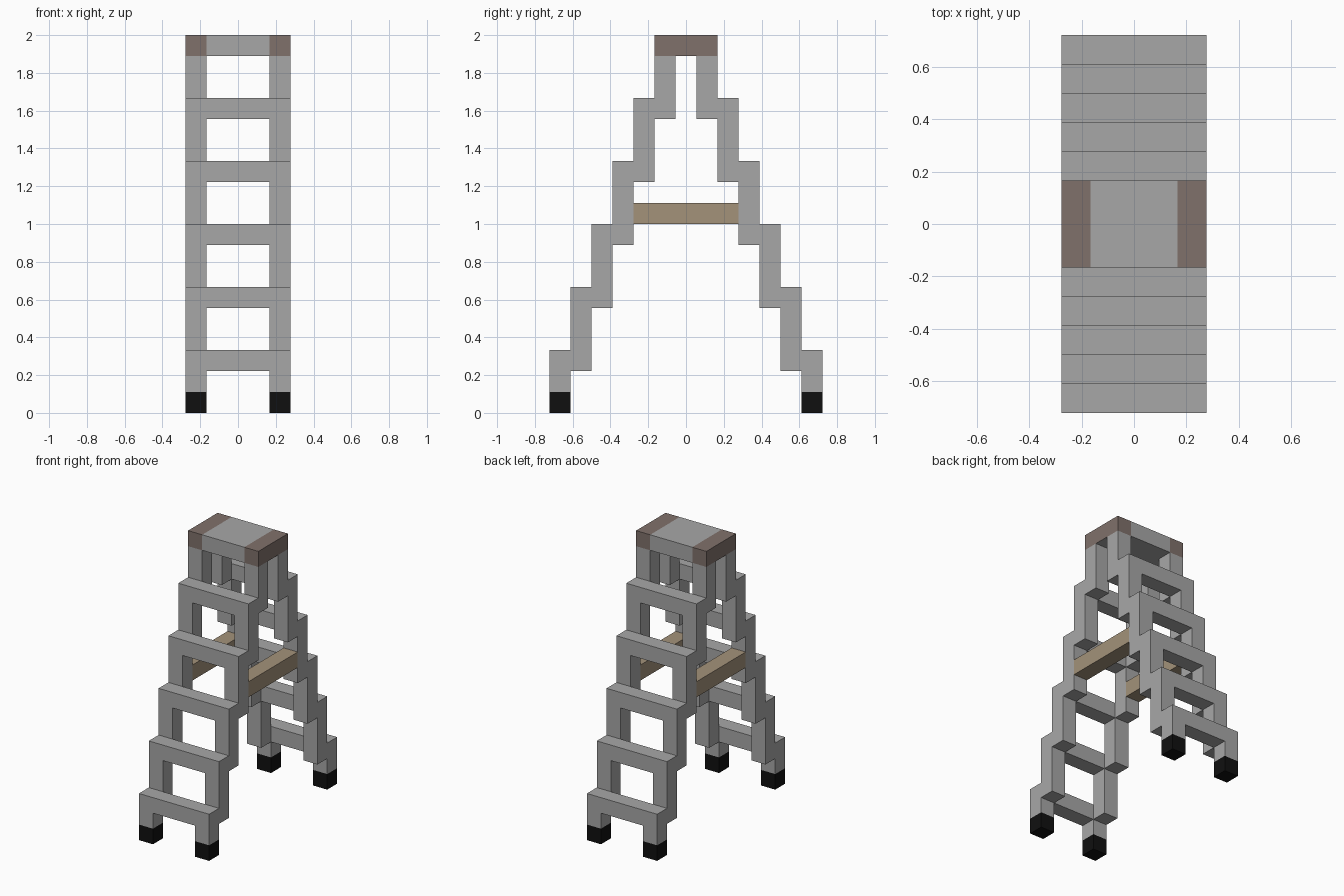
import bpy, bmesh
from mathutils import Vector

cube = bpy.data.objects.get("Cube")
if cube:
    bpy.data.objects.remove(cube, do_unlink=True)

U = 2 / 18          # edge of one block
STEPS = 6           # frames on each side of the ladder


def material(name, rgb):
    m = bpy.data.materials.new(name)
    m.use_nodes = True
    m.diffuse_color = (*rgb, 1)
    m.node_tree.nodes["Principled BSDF"].inputs["Base Color"].default_value = (*rgb, 1)
    return m


metal = material("grey metal", (0.386, 0.386, 0.386))
brown = material("brown cap end", (0.216, 0.165, 0.147))
wood = material("tan brace", (0.367, 0.288, 0.195))
rubber = material("black rubber", (0.005, 0.005, 0.005))


def block(xs, ys, zs):
    """Cells of a box, each range inclusive."""
    return {(x, y, z) for x in range(xs[0], xs[1] + 1)
            for y in range(ys[0], ys[1] + 1) for z in range(zs[0], zs[1] + 1)}


def solid(name, cells, mats, rule=lambda cell, normal: 0):
    """Join blocks into one clean outer shell with merged flat faces."""
    bm = bmesh.new()
    for cell in cells:
        centre = Vector(cell) + Vector((0, 0, 0.5))
        for axis in range(3):
            for sign in (-1, 1):
                n = Vector((0, 0, 0))
                n[axis] = sign
                if tuple(int(c + d) for c, d in zip(cell, n)) in cells:
                    continue
                a = Vector((0, 0, 0))
                a[(axis + 1) % 3] = 1
                b = n.cross(a)
                corners = [(centre + (n + a * i + b * j) / 2) * U
                           for i, j in ((-1, -1), (1, -1), (1, 1), (-1, 1))]
                face = bm.faces.new([bm.verts.new(c) for c in corners])
                face.material_index = rule(cell, n)
    bmesh.ops.remove_doubles(bm, verts=bm.verts[:], dist=U / 100)
    bmesh.ops.dissolve_limit(bm, angle_limit=0.02, verts=bm.verts[:],
                             edges=bm.edges[:], delimit={'MATERIAL'})
    mesh = bpy.data.meshes.new(name)
    bm.to_mesh(mesh)
    bm.free()
    for m in mats:
        mesh.materials.append(m)
    obj = bpy.data.objects.new(name, mesh)
    bpy.context.scene.collection.objects.link(obj)
    return obj


# Stepped legs with a rung on each step, closed by the cap
frame = block((-2, 2), (-1, 1), (17, 17))
for k in range(STEPS):
    top = 3 * k + 2
    for y in (k - STEPS, STEPS - k):
        frame |= block((-2, 2), (y, y), (top, top))
        for x in (-2, 2):
            frame |= block((x, x), (y, y), (max(1, top - 3), top))


# Cap ends are brown on their outer faces
def cap_end(cell, normal):
    return int(cell[2] == 17 and abs(cell[0]) == 2 and normal.z >= 0)


solid("ladder_frame", frame, [metal, brown], cap_end)

# Side braces and feet
for x, side in ((-2, "right"), (2, "left")):
    solid(side + "_brace", block((x, x), (-2, 2), (9, 9)), [wood])
    for y, end in ((-6, "front"), (6, "back")):
        solid(f"{end}_{side}_foot", block((x, x), (y, y), (0, 0)), [rubber])
